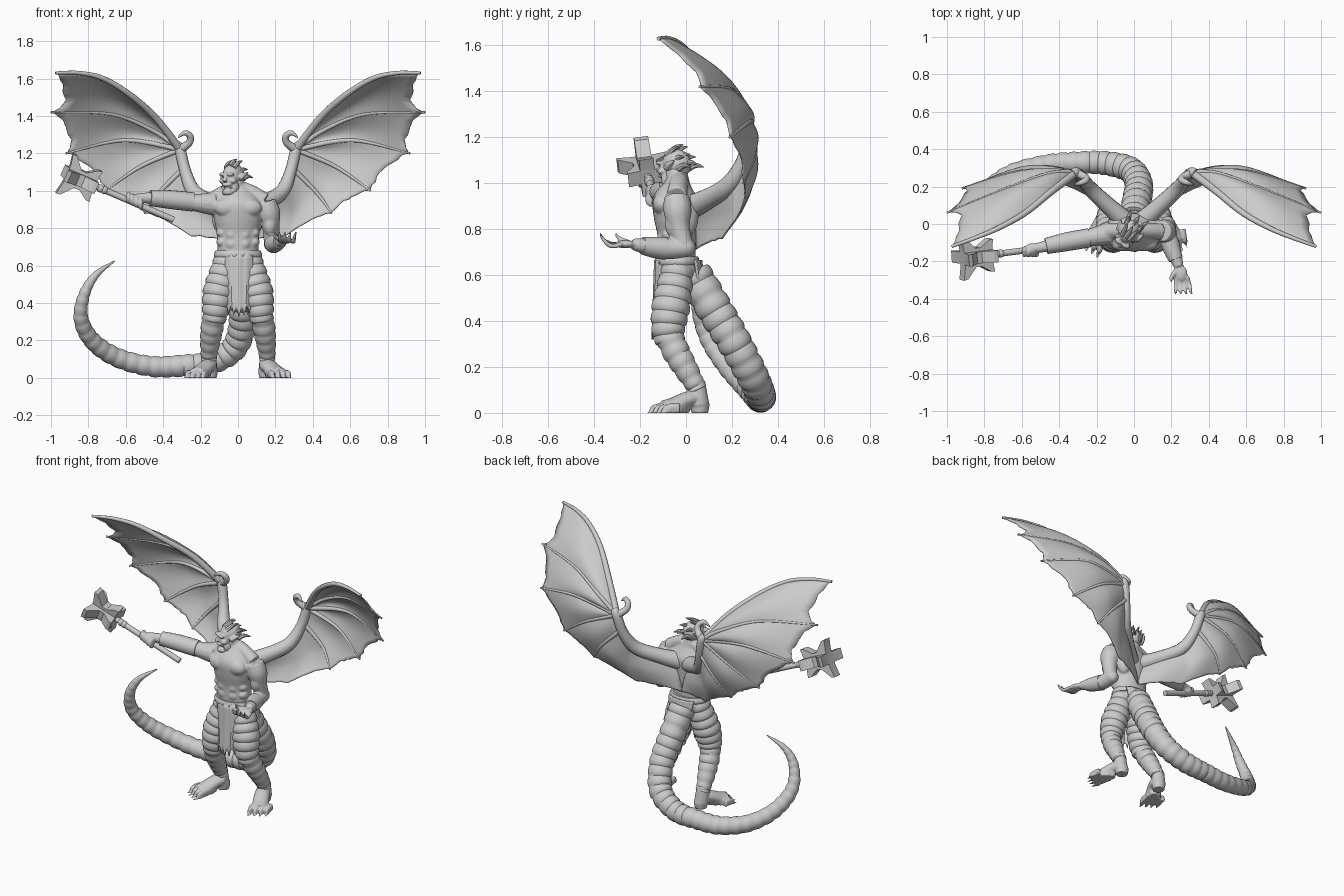
import bpy, bmesh, math, random
from mathutils import Vector, Matrix

random.seed(4)
cube = bpy.data.objects.get("Cube")
if cube:
    bpy.data.objects.remove(cube, do_unlink=True)

grey = bpy.data.materials.new("stone_grey")
grey.use_nodes = True
grey.diffuse_color = (0.6, 0.6, 0.6, 1)
grey.node_tree.nodes["Principled BSDF"].inputs["Base Color"].default_value = (0.6, 0.6, 0.6, 1)


def at(pts, t):
    """Point on a smooth curve through pts, t from 0 to 1."""
    n = len(pts) - 1
    i = min(int(t * n), n - 1)
    f = t * n - i
    a, b, c, d = (Vector(pts[min(max(k, 0), n)]) for k in (i - 1, i, i + 1, i + 2))
    return b + (c - a) * (f / 2) + (a * 2 - b * 5 + c * 4 - d) * (f * f / 2) + (b * 3 - a - c * 3 + d) * (f ** 3 / 2)


def tube(bm, pts, n=16, sides=14, bands=0, lip=0.1, flat=1.0, matrix=Matrix()):
    """Loft along (x, y, z, radius) points, optionally with overlapping bands."""
    n = bands * 5 if bands else n
    rows = [at(pts, i / n) for i in range(n + 1)]
    u, rings = None, []
    for i, row in enumerate(rows):
        t = (rows[min(i + 1, n)].xyz - rows[max(i - 1, 0)].xyz).normalized()
        if u is None:
            u = Vector((0, 1, 0)) if abs(t.x) > 0.85 else Vector((1, 0, 0))
        u = (u - t * u.dot(t)).normalized()
        v = t.cross(u)
        r = max(row.w, 0.001)
        if bands:
            r *= 1 + lip * ((0, 0.55, 0.85, 1, 0.85)[i % 5] - 0.7)
        ring = []
        for k in range(sides):
            a = math.tau * k / sides
            p = row.xyz + u * (r * math.cos(a)) + v * (r * flat * math.sin(a))
            ring.append(bm.verts.new(matrix @ p))
        rings.append(ring)
    for p, q in zip(rings, rings[1:]):
        for k in range(sides):
            m = (k + 1) % sides
            bm.faces.new((p[k], p[m], q[m], q[k]))
    bm.faces.new(rings[0])
    bm.faces.new(rings[-1])


def ball(bm, centre, size, matrix=Matrix()):
    m = matrix @ Matrix.Translation(centre) @ Matrix.Diagonal((*size, 1))
    bmesh.ops.create_uvsphere(bm, u_segments=18, v_segments=12, radius=1, matrix=m)


def finish(name, bm, voxel=0, thick=0, mirror=False, angle=40):
    bmesh.ops.recalc_face_normals(bm, faces=bm.faces[:])
    mesh = bpy.data.meshes.new(name)
    bm.to_mesh(mesh)
    bm.free()
    mesh.materials.append(grey)
    ob = bpy.data.objects.new(name, mesh)
    bpy.context.scene.collection.objects.link(ob)
    bpy.ops.object.select_all(action='DESELECT')
    ob.select_set(True)
    bpy.context.view_layer.objects.active = ob
    bpy.ops.object.shade_smooth_by_angle(angle=math.radians(angle))
    if thick:
        mod = ob.modifiers.new("Thickness", 'SOLIDIFY')
        mod.thickness, mod.offset = thick, 0
    if voxel:
        mod = ob.modifiers.new("Merge", 'REMESH')
        mod.mode, mod.voxel_size, mod.use_smooth_shade = 'VOXEL', voxel, True
        mod = ob.modifiers.new("Soften", 'SMOOTH')
        mod.factor, mod.iterations = 0.5, 3
    if mirror:
        ob.modifiers.new("Mirror", 'MIRROR')


# Torso, neck, muscles and arms merged into one skin
bm = bmesh.new()
tube(bm, [(0, -.04, .6, .105), (0, -.04, .7, .111), (0, -.04, .78, .115), (0, -.045, .86, .13),
          (0, -.045, .93, .135), (0, -.04, .99, .085), (0, -.04, 1.03, .05)], 24, 28, flat=.74)
tube(bm, [(0, -.03, .95, .06), (-.01, -.035, 1.0, .052), (-.02, -.045, 1.06, .047)])
for s in (-1, 1):
    ball(bm, (s * .06, -.106, .91), (.068, .04, .048))
    ball(bm, (s * .09, .01, .86), (.05, .045, .09))
    tube(bm, [(s * .02, -.03, 1.01, .042), (s * .08, -.035, .985, .042), (s * .14, -.04, .945, .046)])
    for z in (.715, .765, .82):
        ball(bm, (s * .032, -.105, z), (.032, .02, .028))
        ball(bm, (s * .086, -.068, z + .01), (.03, .035, .026))
# Lowered left arm with open hand
tube(bm, [(.145, -.04, .94, .056), (.165, -.037, .88, .062), (.175, -.03, .81, .047), (.18, -.01, .73, .042)])
ball(bm, (.17, -.055, .82), (.036, .036, .06))
ball(bm, (.18, .0, .72), (.042, .042, .042))
tube(bm, [(.18, 0, .72, .042), (.188, -.08, .715, .046), (.22, -.17, .725, .036), (.24, -.23, .735, .026)])
ball(bm, (.25, -.265, .735), (.036, .045, .018))
for k in range(4):
    x = .222 + k * .021
    tube(bm, [(x, -.28, .735, .011), (x + k * .004, -.325, .735 - k * .003, .011),
              (x + k * .006, -.36, .755, .009), (x + k * .008, -.375, .785, .004)], 10, 8)
tube(bm, [(.225, -.25, .74, .014), (.2, -.285, .755, .012), (.2, -.31, .785, .004)], 10, 8)
# Outstretched right arm and gripping hand
tube(bm, [(-.13, -.05, .93, .064), (-.21, -.068, .935, .05), (-.29, -.08, .945, .042),
          (-.38, -.1, .955, .042), (-.5, -.125, .962, .028), (-.55, -.132, .955, .028)])
ball(bm, (-.545, -.135, .95), (.038, .033, .034))
for k in range(4):
    ball(bm, (-.52 - k * .022, -.148, .93 + k * .011), (.013, .032, .034))
finish("body", bm, voxel=.006)

# Bracers
bm = bmesh.new()
tube(bm, [(-.24, -.074, .94, .051), (-.36, -.095, .953, .05), (-.47, -.118, .962, .043)], 10, 20)
tube(bm, [(.189, -.09, .716, .05), (.205, -.14, .721, .046), (.224, -.19, .728, .038)], 10, 20)
finish("bracers", bm)

# Head turned a little to its right
bm = bmesh.new()
turn = Matrix.Translation((-.03, -.05, 1.07)) @ Matrix.Rotation(math.radians(-32), 4, 'Z')
ball(bm, (0, .01, .012), (.054, .068, .066), turn)
ball(bm, (0, -.03, -.015), (.044, .04, .05), turn)
ball(bm, (0, -.04, -.078), (.034, .034, .021), turn)
ball(bm, (0, -.06, -.038), (.026, .018, .011), turn)
tube(bm, [(0, -.06, .015, .009), (0, -.075, -.005, .011), (0, -.078, -.02, .014)], 8, 10, matrix=turn)
for s in (-1, 1):
    ball(bm, (s * .021, -.06, .018), (.024, .018, .01), turn)
    ball(bm, (s * .033, -.045, -.018), (.018, .02, .014), turn)
    ball(bm, (s * .035, -.015, -.055), (.014, .032, .032), turn)
    tube(bm, [(s * .05, -.01, -.005, .016), (s * .062, .01, .012, .014), (s * .072, .045, .03, .003)],
         8, 10, matrix=turn)
finish("head", bm, voxel=.004)

# Swept back hair spikes, the top row raised
bm = bmesh.new()
for row in range(3):
    for k in (-1, 0, 1):
        x = k * (.022 + row * .007)
        y, z = -.025 + row * .035, .074 - row * .026 - abs(x) * .4
        tube(bm, [(x, y, z - .014, .016), (x * 1.25, y + .035, z + .012 - row * .006, .012),
                  (x * 1.6, y + .07, z + .024 - row * .016, .002)], 8, 8, matrix=turn)
finish("hair_spikes", bm)

# Banded legs, and feet with clawed toes
legs, feet = bmesh.new(), bmesh.new()
for s in (-1, 1):
    tube(legs, [(s * .06, -.035, .64, .066), (s * .08, -.05, .55, .077), (s * .104, -.066, .46, .083),
                (s * .118, -.077, .37, .074), (s * .128, -.072, .3, .058)], sides=22, bands=7)
    tube(legs, [(s * .125, -.075, .34, .06), (s * .138, -.045, .27, .06), (s * .148, -.005, .2, .054),
                (s * .155, .035, .13, .044), (s * .155, .05, .1, .042)], sides=22, bands=6)
    tube(feet, [(s * .155, .045, .14, .038), (s * .155, .052, .08, .042), (s * .153, .058, .035, .044)])
    ball(feet, (s * .15, .06, .035), (.043, .043, .04))
    tube(feet, [(s * .15, .045, .065, .044), (s * .17, .005, .058, .047), (s * .2, -.055, .03, .05),
                (s * .22, -.095, .018, .05)], flat=.75)
    for k in range(4):
        x, y = .172 + k * .029, -.112 + k * .018
        tube(feet, [(s * x, y + .03, .024, .018), (s * (x + .008), y - .015, .024, .016),
                    (s * (x + .018), y - .045, .012, .012), (s * (x + .028), y - .07, .004, .003)], 10, 8)
for v in feet.verts:
    if v.co.z < .024:
        v.co.z = 0
finish("banded_legs", legs)
finish("feet", feet, voxel=.005)

# Hips, belt and hanging cloth
bm = bmesh.new()
ball(bm, (0, -.035, .62), (.124, .092, .075))
tube(bm, [(0, -.038, .645, .125), (0, -.038, .66, .129), (0, -.038, .68, .12)], 6, 32, flat=.76)
finish("hips_and_belt", bm)


def cloth(name, y, side, length, half):
    bm = bmesh.new()
    cols, rows, grid = 14, 10, []
    for i in range(rows + 1):
        t = i / rows
        row = []
        for k in range(cols + 1):
            c = k / cols * 2 - 1
            drop = length * (1 - (.12 * (k % 3 != 1) + .08 * abs(c)))
            row.append(bm.verts.new((.005 + c * half * (1 - .15 * t),
                                     y + side * (.012 * t - .022 * c * c + .003 * math.cos(c * 11)),
                                     .665 - drop * t)))
        grid.append(row)
    for p, q in zip(grid, grid[1:]):
        for k in range(cols):
            bm.faces.new((p[k], p[k + 1], q[k + 1], q[k]))
    finish(name, bm, thick=.012)


cloth("front_loincloth", -.13, -1, .345, .075)
cloth("back_cloth", .062, 1, .1, .09)

# Segmented tail curling round to the right
bm = bmesh.new()
tube(bm, [(0, .03, .61, .078), (.015, .125, .45, .078), (.025, .215, .3, .074), (-.02, .29, .16, .069),
          (-.15, .325, .08, .064), (-.3, .328, .064, .059), (-.47, .315, .062, .055), (-.65, .27, .11, .051),
          (-.78, .185, .2, .046), (-.84, .1, .32, .039), (-.82, .055, .45, .03), (-.76, .062, .55, .019),
          (-.66, .105, .625, .003)], sides=20, bands=34)
finish("tail", bm)

# Wings: finger bones fan out from the wrist
wrist = (.31, .275, 1.22)
ribs = [[wrist, (.44, .175, 1.39), (.58, .06, 1.515), (.72, -.02, 1.6), (.85, -.075, 1.63), (.975, -.12, 1.63)],
        [wrist, (.45, .27, 1.32), (.68, .19, 1.41), (1.0, .06, 1.42)],
        [wrist, (.61, .28, 1.27), (.92, .19, 1.2)],
        [wrist, (.52, .3, 1.13), (.71, .25, 1.0)],
        [(.29, .265, 1.12), (.42, .28, .99), (.5, .24, .88)],
        [(.24, .2, 1.0), (.27, .205, .88), (.25, .155, .755)],
        [(.03, .0, .9), (.01, .03, .81), (0, .045, .71)]]
bm = bmesh.new()
steps, across, columns = 16, 10, []
for index, (a, b) in enumerate(zip(ribs, ribs[1:])):
    billow = .045 if index == 0 else .02
    for j in range(across + 1):
        v = j / across
        bow = math.sin(math.pi * v)
        reach = .98 - .06 * bow - (random.uniform(0, .04) if 0 < j < across else 0)
        column = []
        for i in range(steps + 1):
            u = i / steps * reach
            p = at(a, u).lerp(at(b, u), v)
            p.y += billow * bow * math.sin(math.pi * u)
            column.append(bm.verts.new(p))
        columns.append(column)
for p, q in zip(columns, columns[1:]):
    for i in range(steps):
        bm.faces.new((p[i], p[i + 1], q[i + 1], q[i]))
bmesh.ops.remove_doubles(bm, verts=bm.verts[:], dist=.0005)
finish("wing_membranes", bm, thick=.007, mirror=True, angle=60)

bm = bmesh.new()
tube(bm, [(.04, .01, .89, .055), (.14, .1, .935, .045), (.235, .19, .995, .04),
          (.28, .25, 1.1, .031), (*wrist, .029), (.33, .27, 1.25, .02)], 24)
for k, rib in enumerate(ribs[:5]):
    thick = .022 if k == 0 else .015
    last = len(rib) - 1
    tube(bm, [(*p, thick * (1 - .62 * i / last)) for i, p in enumerate(rib)], 24, 10)
tube(bm, [(*wrist, .025), (.262, .25, 1.255, .02), (.255, .235, 1.29, .018),
          (.285, .22, 1.31, .014), (.32, .21, 1.285, .003)], 20, 10)
finish("wing_bones", bm, mirror=True)

# Mace: round shaft with a collar and four flared flanges
bm = bmesh.new()
hub = Vector((-.845, -.175, 1.06))
butt = Vector((-.345, -.11, .845))
tube(bm, [(*butt, .017), (*hub, .017)], 6, 12)
for t in (.74, .78):
    ball(bm, butt.lerp(hub, t), (.022, .022, .022))
finish("mace_shaft", bm)

bm = bmesh.new()
frame = Matrix.Translation(hub) @ (hub - butt).to_track_quat('Z', 'Y').to_matrix().to_4x4()
outline = [(0, -.085), (.04, -.085), (.088, -.092), (.086, -.07), (.05, -.015), (.052, .015),
           (.112, .068), (.116, .092), (.05, .08), (0, .08)]
for k in range(4):
    place = frame @ Matrix.Rotation(math.pi / 2 * k - .15, 4, 'Z')
    face = bm.faces.new([bm.verts.new(place @ Vector((r, -.032, z))) for r, z in outline])
    new = bmesh.ops.extrude_face_region(bm, geom=[face])["geom"]
    shift = place.to_3x3() @ Vector((0, .064, 0))
    bmesh.ops.translate(bm, verts=[g for g in new if isinstance(g, bmesh.types.BMVert)], vec=shift)
finish("mace_head", bm, angle=20)
